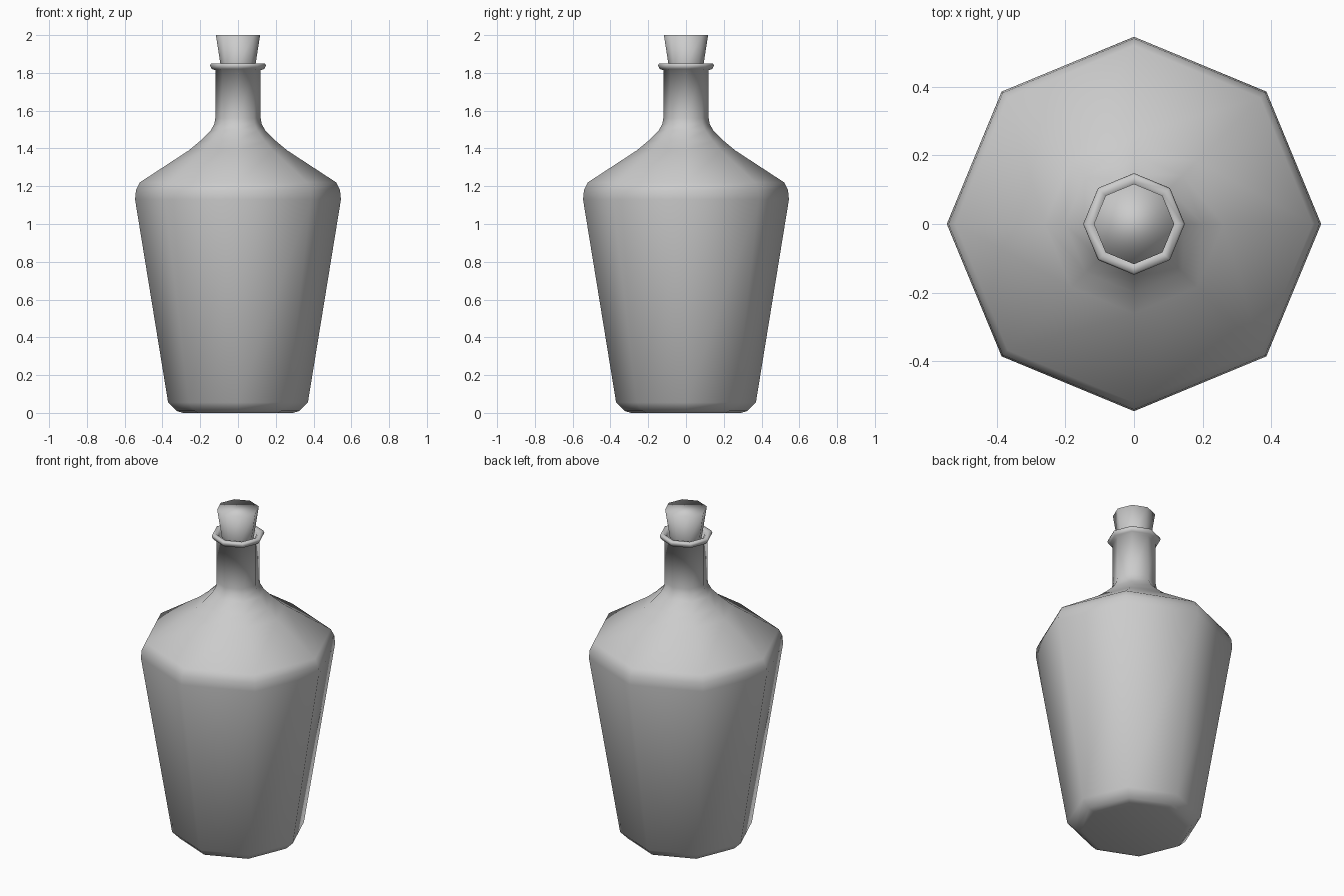
import bpy, bmesh
from math import cos, sin, tau

if "Cube" in bpy.data.objects:
    bpy.data.objects.remove(bpy.data.objects["Cube"])

SIDES = 8


def lathe(name, profile):
    """Revolve (radius, height) points into a closed eight-sided solid."""
    bm = bmesh.new()
    rings = [[bm.verts.new((r * cos(tau * i / SIDES), r * sin(tau * i / SIDES), z))
              for i in range(SIDES)] for r, z in profile]
    for low, high in zip(rings, rings[1:]):
        for i in range(SIDES):
            j = (i + 1) % SIDES
            bm.faces.new((low[i], low[j], high[j], high[i]))
    bm.faces.new(rings[0][::-1])
    bm.faces.new(rings[-1])
    mesh = bpy.data.meshes.new(name)
    bm.to_mesh(mesh)
    bm.free()
    mesh.shade_smooth()
    obj = bpy.data.objects.new(name, mesh)
    bpy.context.collection.objects.link(obj)
    return obj


# Bottle: chamfered base, flared body, sloped shoulder, neck and rolled lip
lathe("bottle", [
    (0.29, 0.0), (0.325, 0.01), (0.37, 0.055),
    (0.545, 1.13), (0.54, 1.18), (0.52, 1.22),
    (0.26, 1.39), (0.20, 1.44), (0.145, 1.495), (0.125, 1.53), (0.12, 1.56),
    (0.12, 1.815), (0.138, 1.82), (0.148, 1.838), (0.143, 1.85),
    (0.122, 1.85), (0.108, 1.838), (0.10, 1.80)])

# Tapered stopper set into the lip
lathe("stopper", [(0.088, 1.79), (0.092, 1.84), (0.117, 2.0)])
